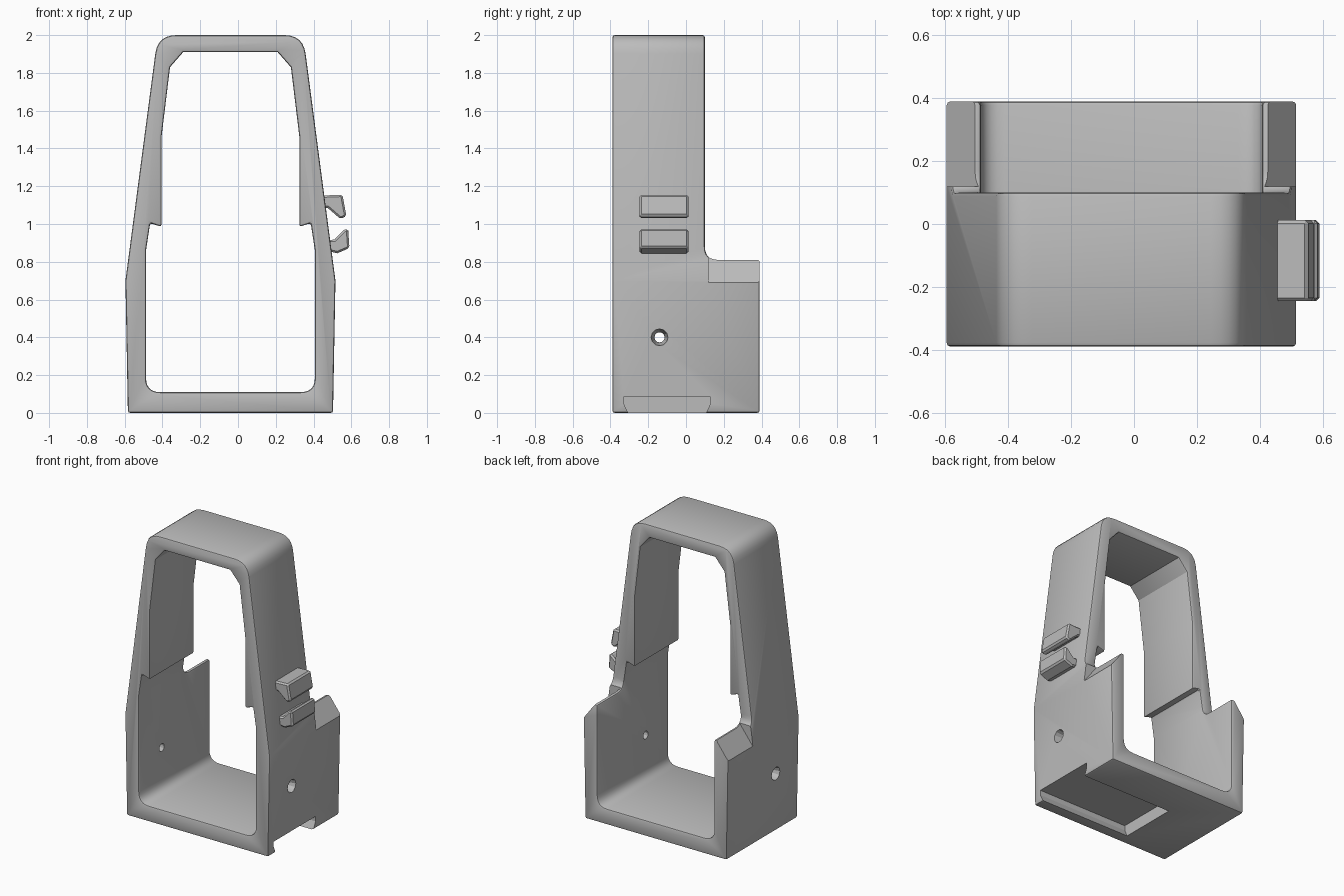
import bpy, bmesh, math
from mathutils import Vector

cube = bpy.data.objects.get("Cube")
if cube:
    bpy.data.objects.remove(cube, do_unlink=True)

grey = bpy.data.materials.new("plain grey")
grey.use_nodes = True
COLOUR = (0.5, 0.5, 0.5, 1)
grey.diffuse_color = COLOUR
grey.node_tree.nodes["Principled BSDF"].inputs["Base Color"].default_value = COLOUR

CX = -0.04  # centre line of the frame


def round_corner(prev, corner, nxt, radius, steps=6):
    """Points of a fillet that starts and ends at `radius` from the corner."""
    c = Vector(corner)
    a = c + (Vector(prev) - c).normalized() * radius
    b = c + (Vector(nxt) - c).normalized() * radius
    return [tuple(a * (1 - t) ** 2 + c * 2 * t * (1 - t) + b * t * t)
            for t in (i / steps for i in range(steps + 1))]


def mirrored(half):
    """Close a half profile, given as distance from the centre line and height."""
    return [(CX + x, z) for x, z in half] + [(CX - x, z) for x, z in reversed(half)]


def prism(name, points, low, high, axis="y", cutter=False):
    """Extrude a profile (x,z along y) or (y,z along x) between two positions."""
    bm = bmesh.new()
    place = (lambda p, d: (p[0], d, p[1])) if axis == "y" else (lambda p, d: (d, p[0], p[1]))
    face = bm.faces.new([bm.verts.new(place(p, low)) for p in points])
    out = bmesh.ops.extrude_face_region(bm, geom=[face])
    shift = (0, high - low, 0) if axis == "y" else (high - low, 0, 0)
    bmesh.ops.translate(bm, vec=shift, verts=[v for v in out["geom"] if isinstance(v, bmesh.types.BMVert)])
    bmesh.ops.recalc_face_normals(bm, faces=bm.faces)
    return finish(name, bm, cutter)


def finish(name, bm, cutter=False):
    mesh = bpy.data.meshes.new(name)
    bm.to_mesh(mesh)
    bm.free()
    obj = bpy.data.objects.new(name, mesh)
    bpy.context.collection.objects.link(obj)
    mesh.materials.append(grey)
    if cutter:
        obj.hide_render = True
    return obj


def apply_all(obj):
    """Bake the modifiers of an object into its mesh."""
    bpy.context.view_layer.update()
    graph = bpy.context.evaluated_depsgraph_get()
    mesh = bpy.data.meshes.new_from_object(obj.evaluated_get(graph))
    obj.modifiers.clear()
    obj.data = mesh


def cut(obj, *cutters):
    for cutter in cutters:
        mod = obj.modifiers.new("cut", "BOOLEAN")
        mod.operation = "DIFFERENCE"
        mod.solver = "EXACT"
        mod.object = cutter
    apply_all(obj)
    for cutter in cutters:
        bpy.data.objects.remove(cutter, do_unlink=True)


def bevel(obj, width, angle, segments=1):
    mod = obj.modifiers.new("soft edges", "BEVEL")
    mod.width = width
    mod.segments = segments
    mod.limit_method = "ANGLE"
    mod.angle_limit = math.radians(angle)
    apply_all(obj)


def smooth(obj):
    bpy.ops.object.select_all(action="DESELECT")
    obj.select_set(True)
    bpy.context.view_layer.objects.active = obj
    bpy.ops.object.shade_smooth_by_angle(angle=math.radians(25))


# Tapered frame with rounded top corners
outer = [(0.543, 0), (0.556, 0.7)]
outer += round_corner((0.556, 0.7), (0.385, 2.0), (0, 2.0), 0.1)
frame = prism("frame", mirrored(outer), -0.39, 0.39)

# Stepped opening: wide below, narrower above a ledge
inner = round_corner((0, 0.11), (0.447, 0.11), (0.447, 0.8), 0.075)
inner += [(0.447, 0.86), (0.425, 1.005), (0.365, 0.985), (0.365, 1.46), (0.32, 1.83), (0.25, 1.91)]
opening = prism("opening", mirrored(inner), -0.6, 0.6, cutter=True)

# Shallower upper part, with a small fillet above the rear shoulder
step = [(0.7, 2.2), (0.1, 2.2)]
step += round_corner((0.1, 2.2), (0.1, 0.81), (0.7, 0.81), 0.07)
step += [(0.7, 0.81)]
rear_step = prism("rear_step", step, -1, 1, "x", cutter=True)
cut(frame, opening, rear_step)
bevel(frame, 0.012, 50, 2)

# Sloped outer edges of the rear shoulders
shoulders = []
for side in (-1, 1):
    wedge = [(CX + side * x, z) for x, z in [(0.556, 0.69), (0.447, 0.835), (0.7, 0.835), (0.7, 0.69)]]
    shoulders.append(prism("shoulder_cut", wedge, 0.12, 0.6, cutter=True))

# Dovetail slot under the base, open on the left side
slot = [(-0.297, -0.02), (-0.33, 0.05), (-0.33, 0.085), (0.13, 0.085), (0.13, 0.05), (0.097, -0.02)]
base_slot = prism("base_slot", slot, -0.2, 0.8, "x", cutter=True)

# Conical pin holes, wide on the outside
holes = []
for side in (-1, 1):
    bm = bmesh.new()
    rings = []
    for reach, radius in ((0.43, 0.024), (0.58, 0.05)):
        rings.append([bm.verts.new((CX + side * reach,
                                    -0.14 + radius * math.cos(math.tau * i / 12),
                                    0.4 + radius * math.sin(math.tau * i / 12))) for i in range(12)])
    for i in range(12):
        j = (i + 1) % 12
        bm.faces.new((rings[0][i], rings[0][j], rings[1][j], rings[1][i]))
    for ring in rings:
        bm.faces.new(ring)
    bmesh.ops.recalc_face_normals(bm, faces=bm.faces)
    holes.append(finish("pin_hole", bm, True))
cut(frame, *shoulders, base_slot, *holes)
smooth(frame)

# Pair of hooked clips on the left wall
clips = {
    "upper_clip": [(0.43, 1.15), (0.553, 1.155), (0.574, 1.042), (0.543, 1.026), (0.475, 1.085), (0.43, 1.09)],
    "lower_clip": [(0.46, 0.915), (0.51, 0.917), (0.56, 0.968), (0.583, 0.975), (0.59, 0.873), (0.526, 0.845), (0.46, 0.86)],
}
for name, points in clips.items():
    clip = prism(name, points, -0.245, 0.012)
    bevel(clip, 0.01, 50)
    smooth(clip)
